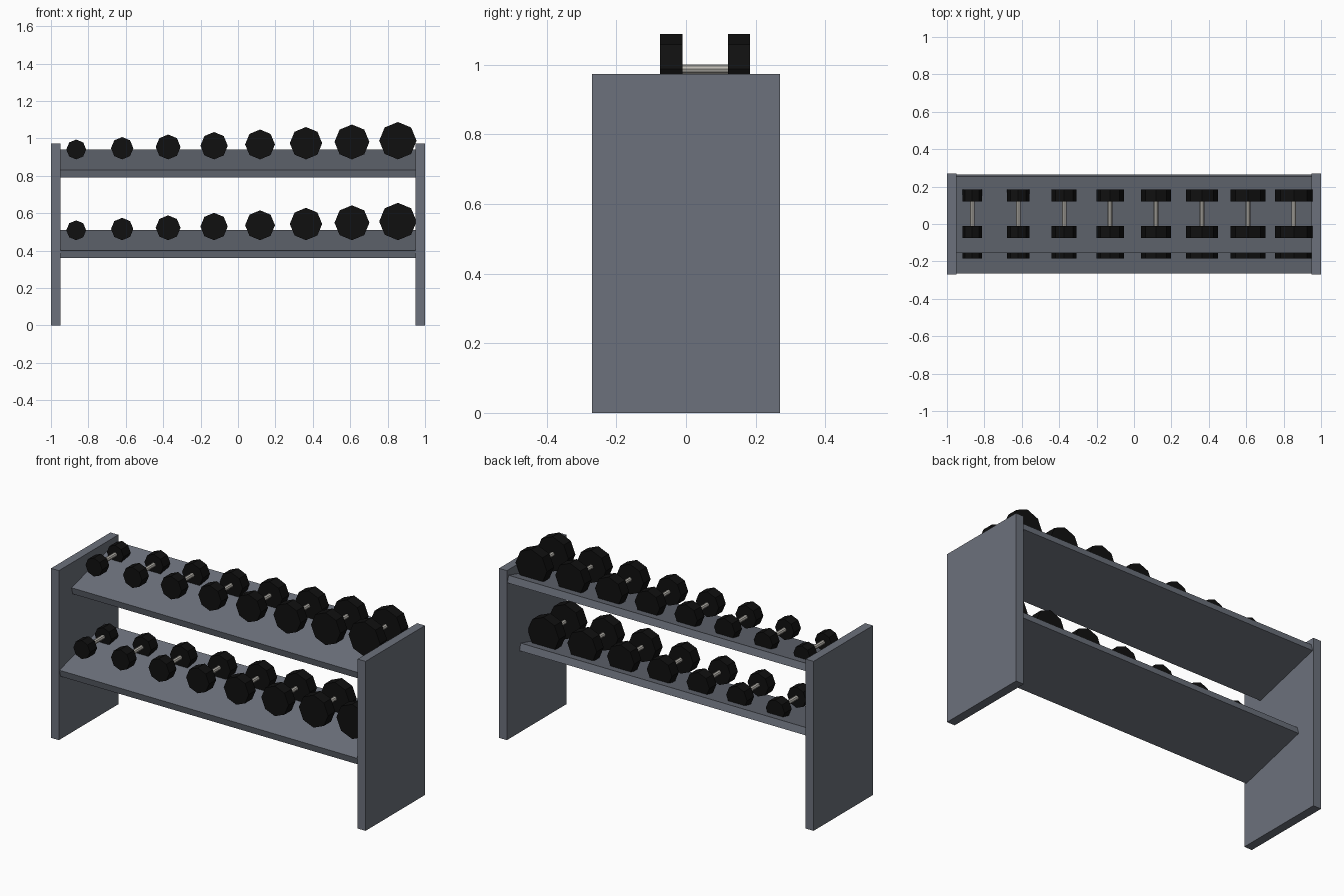
import bpy
from math import radians

cube = bpy.data.objects.get("Cube")
if cube:
    bpy.data.objects.remove(cube, do_unlink=True)


def material(name, color, roughness=0.6):
    mat = bpy.data.materials.new(name)
    mat.use_nodes = True
    mat.diffuse_color = (*color, 1)
    bsdf = mat.node_tree.nodes["Principled BSDF"]
    bsdf.inputs["Base Color"].default_value = (*color, 1)
    bsdf.inputs["Roughness"].default_value = roughness
    return mat


frame_grey = material("frame grey", (0.15, 0.165, 0.2))
weight_black = material("weight black", (0.005, 0.005, 0.005))
handle_steel = material("handle steel", (0.5, 0.48, 0.44))


def box(name, center, size, tilt=0.0):
    bpy.ops.mesh.primitive_cube_add(size=1, location=center, rotation=(tilt, 0, 0))
    obj = bpy.context.object
    obj.name = name
    obj.scale = size
    obj.data.materials.append(frame_grey)
    return obj


def rod(name, center, radius, length, mat):
    """Eight-sided cylinder lying along y."""
    bpy.ops.mesh.primitive_cylinder_add(
        vertices=8, radius=radius, depth=length,
        location=center, rotation=(radians(90), 0, 0))
    obj = bpy.context.object
    obj.name = name
    obj.data.materials.append(mat)
    return obj


# Upright end panels
for side, sign in (("left", 1), ("right", -1)):
    box(f"{side}_end_panel", (sign * 0.975, 0, 0.487), (0.05, 0.54, 0.974))

# Tilted shelves, each with a row of growing dumbbells
for level, y, z in (("lower", -0.055, 0.435), ("upper", 0.055, 0.867)):
    box(f"{level}_shelf", (0, y, z), (1.9, 0.424, 0.041), radians(15))
    for i in range(8):
        x = -0.865 + 0.2457 * i
        radius = 0.053 + 0.0067 * i
        axis_z = z + 0.021 + radius
        name = f"{level}_dumbbell_{i + 1}"
        rod(f"{name}_handle", (x, y, axis_z), 0.0125, 0.15, handle_steel)
        for end, sign in (("front", -1), ("back", 1)):
            rod(f"{name}_{end}_head", (x, y + sign * 0.097, axis_z),
                radius, 0.064, weight_black)
